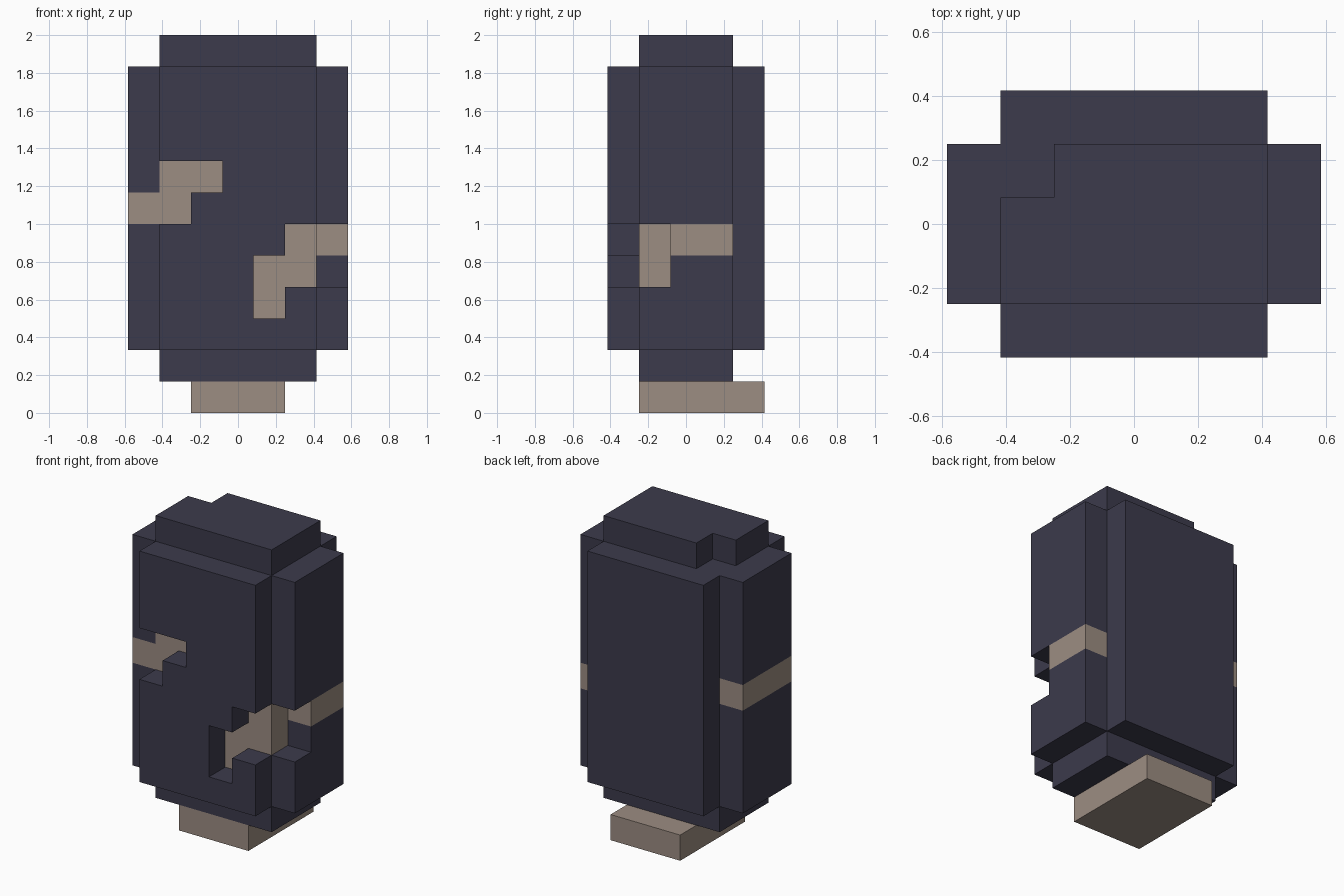
import bpy, bmesh, math
from mathutils import Vector

if "Cube" in bpy.data.objects:
    bpy.data.objects.remove(bpy.data.objects["Cube"], do_unlink=True)

U = 1 / 6                                  # block size
ORIGIN = Vector((-3.5, -2.5, 0))           # grid corner, in blocks


def make_material(name, rgb):
    mat = bpy.data.materials.new(name)
    mat.use_nodes = True
    mat.diffuse_color = (*rgb, 1)
    mat.node_tree.nodes["Principled BSDF"].inputs["Base Color"].default_value = (*rgb, 1)
    return mat


MATS = [make_material("dark slate", (0.045, 0.043, 0.072)),
        make_material("warm taupe", (0.333, 0.266, 0.223))]


def box(x0, x1, y0, y1, z0, z1):
    """Block cells from first to last index, inclusive."""
    return {(x, y, z) for x in range(x0, x1 + 1)
            for y in range(y0, y1 + 1) for z in range(z0, z1 + 1)}


# Stepped cut-outs in the front panel, as (x, z) cells
cutout = [(1, 6), (1, 7), (2, 7), (4, 3), (4, 4), (5, 4), (5, 5)]
front_holes = {(x, 0, z) for x, z in cutout}
exposed = {(x, 1, z) for x, z in cutout}   # core blocks seen through them

parts = {
    "foot": box(2, 4, 1, 4, 0, 0),
    "core": box(1, 5, 1, 3, 1, 11) - {(1, 3, 11)},
    "front_panel": box(1, 5, 0, 0, 2, 10) - front_holes,
    "back_panel": box(1, 5, 4, 4, 2, 10),
    "right_panel": box(0, 0, 1, 3, 2, 10),
    "left_panel": box(6, 6, 1, 3, 2, 10) - box(6, 6, 1, 1, 4, 5),
}
taupe = (parts["foot"] | exposed | box(0, 0, 1, 3, 6, 6) | box(6, 6, 2, 3, 5, 5))
solid = set().union(*parts.values())


def build(name, cells):
    """Skin the outer faces of a block shape and merge them into flat faces."""
    bm = bmesh.new()
    for cell in sorted(cells):
        centre = Vector(cell) + Vector((0.5, 0.5, 0.5)) + ORIGIN
        for axis in range(3):
            for sign in (-1, 1):
                n = Vector((0, 0, 0))
                n[axis] = sign
                if tuple(int(c + d) for c, d in zip(cell, n)) in solid:
                    continue
                u = Vector((0, 0, 0))
                u[(axis + 1) % 3] = 1
                v = n.cross(u)
                corners = [(-1, -1), (1, -1), (1, 1), (-1, 1)]
                face = bm.faces.new([bm.verts.new((centre + (n + u * a + v * b) / 2) * U)
                                     for a, b in corners])
                face.material_index = int(cell in taupe)
    bmesh.ops.remove_doubles(bm, verts=bm.verts, dist=1e-4)
    bmesh.ops.dissolve_limit(bm, angle_limit=math.radians(1), verts=bm.verts,
                             edges=bm.edges, delimit={'MATERIAL'})
    mesh = bpy.data.meshes.new(name)
    bm.to_mesh(mesh)
    bm.free()
    for mat in MATS:
        mesh.materials.append(mat)
    bpy.context.collection.objects.link(bpy.data.objects.new(name, mesh))


for part_name, part_cells in parts.items():
    build(part_name, part_cells)
